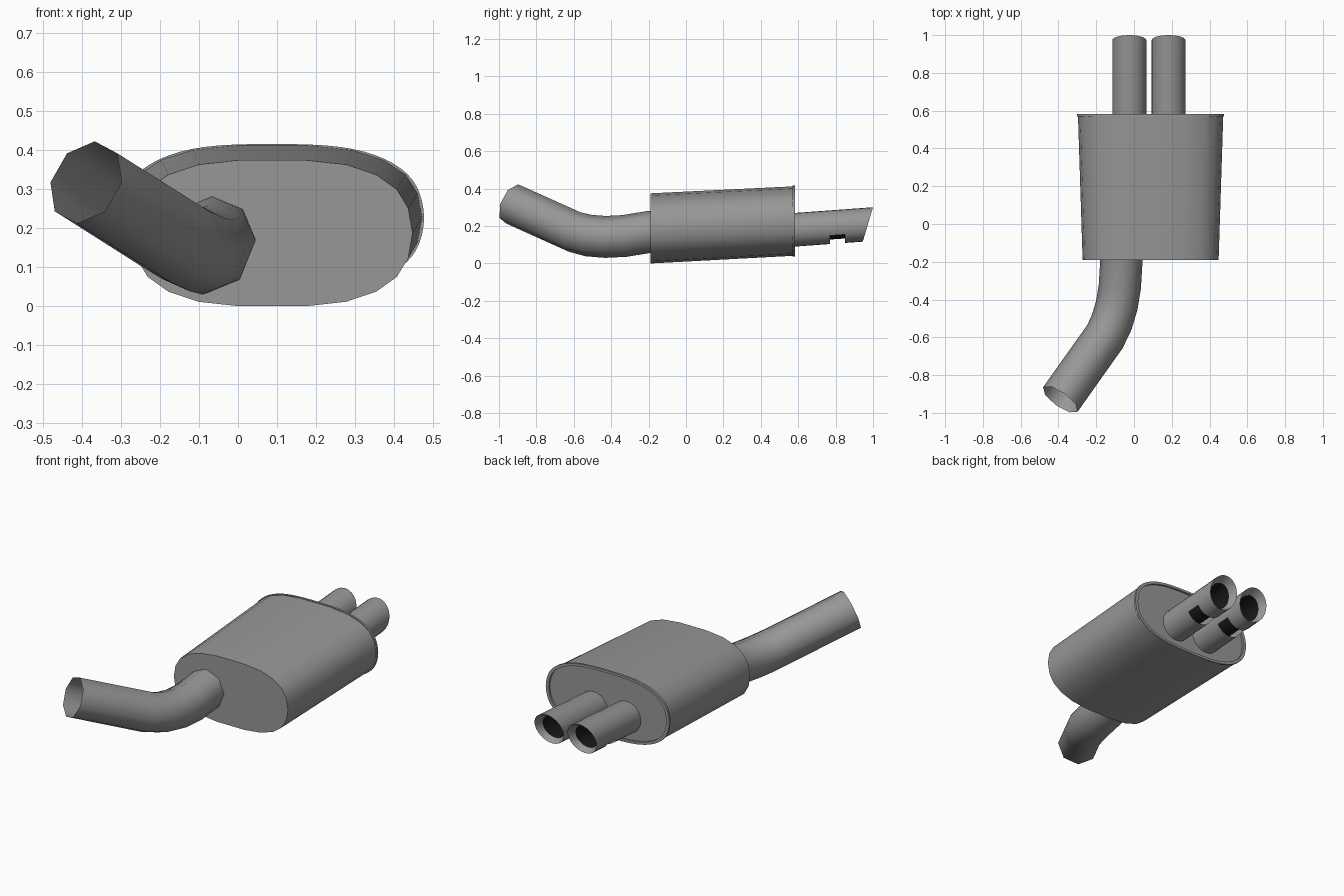
import bpy, bmesh
from math import sin, cos, pi, radians
from mathutils import Vector

if "Cube" in bpy.data.objects:
    bpy.data.objects.remove(bpy.data.objects["Cube"])


def material(name, v):
    m = bpy.data.materials.new(name)
    m.diffuse_color = (v, v, v, 1)
    m.use_nodes = True
    m.node_tree.nodes["Principled BSDF"].inputs["Base Color"].default_value = m.diffuse_color
    return m


STEEL = material("dark_steel", 0.31)
SOOT = material("soot_black", 0.01)


def loft(name, rings, angle, mat=STEEL, caps=(False, False), skip=lambda i, j: False):
    """Skin a list of equal-length closed rings."""
    bm = bmesh.new()
    vs = [[bm.verts.new(p) for p in ring] for ring in rings]
    n = len(rings[0])
    for i in range(len(rings) - 1):
        for j in range(n):
            if not skip(i, j):
                k = (j + 1) % n
                bm.faces.new((vs[i][j], vs[i][k], vs[i + 1][k], vs[i + 1][j]))
    if caps[0]:
        bm.faces.new(vs[0])
    if caps[1]:
        bm.faces.new(vs[-1])
    bmesh.ops.recalc_face_normals(bm, faces=bm.faces)
    mesh = bpy.data.meshes.new(name)
    bm.to_mesh(mesh)
    bm.free()
    mesh.materials.append(mat)
    ob = bpy.data.objects.new(name, mesh)
    bpy.context.collection.objects.link(ob)
    bpy.ops.object.select_all(action='DESELECT')
    bpy.context.view_layer.objects.active = ob
    ob.select_set(True)
    bpy.ops.object.shade_smooth_by_angle(angle=radians(angle))
    return ob


# Muffler body: flattened oval, one quadrant mirrored to a full outline
quad = [(0.085, 0.1875), (0.19, 0.176), (0.267, 0.150),
        (0.320, 0.112), (0.349, 0.064)]
right = quad + [(0.36, 0.0)] + [(x, -z) for x, z in reversed(quad)]
outline = right + [(-x, -z) for x, z in right]


def refine(pts, steps=3):
    """Catmull-Rom rounding of a closed outline."""
    n, out = len(pts), []
    for i in range(n):
        a, b, c, d = (Vector(pts[(i + k) % n]) for k in (-1, 0, 1, 2))
        for s in range(steps):
            t = s / steps
            out.append(b + 0.5 * t * (c - a + t * (2 * a - 5 * b + 4 * c - d
                                                   + t * (3 * b - a - 3 * c + d))))
    return out


def oval(pts, y, sx, sz, zc):
    return [(0.088 + x * sx, y, zc + z * sz) for x, z in pts]


loft("muffler_body", [
    oval(outline, -0.19, 1.0, 1.0, 0.1875),
    oval(outline, 0.571, 1.068, 0.99, 0.2265)], 60, caps=(True, True))

# Rolled rim around the rear plate
fine = refine(outline)
loft("rear_rim", [
    oval(fine, 0.570, 1.04, 0.96, 0.227),
    oval(fine, 0.570, 1.082, 1.003, 0.227),
    oval(fine, 0.582, 1.082, 1.003, 0.227),
    oval(fine, 0.582, 1.03, 0.93, 0.227),
    oval(fine, 0.570, 1.03, 0.93, 0.227)], 40)

# Inlet pipe: octagonal sweep along a bent path, open at the front
path = [Vector(p) for p in [
    (-0.066, -0.15, 0.173), (-0.067, -0.20, 0.168), (-0.075, -0.33, 0.147),
    (-0.091, -0.43, 0.142), (-0.118, -0.52, 0.149), (-0.153, -0.595, 0.168),
    (-0.39, -0.929, 0.318)]]
rings = []
for i, c in enumerate(path):
    a, b = path[max(i - 1, 0)], path[min(i + 1, len(path) - 1)]
    t = (b - a).normalized()
    side = t.cross(Vector((0, 0, 1))).normalized()
    up = side.cross(t)
    rings.append([c + 0.112 * (up * cos(j * pi / 4) + side * sin(j * pi / 4))
                  for j in range(8)])
loft("inlet_pipe", rings, 60)

# Twin tailpipes: slash-cut funnelled end, notch underneath, sooty inner tube
N = 24


def tail_ring(x, y, r, slash=0.0):
    pts = []
    for j in range(N):
        a = 2 * pi * j / N
        yy = y + slash * r * cos(a)
        pts.append((x + r * sin(a), yy, 0.18 + 0.073 * (yy - 0.58) + r * cos(a)))
    return pts


for side, x in (("left", -0.025), ("right", 0.183)):
    lip = tail_ring(x, 0.935, 0.066, 0.3056)
    loft("tailpipe_" + side, [
        tail_ring(x, 0.55, 0.09),
        tail_ring(x, 0.77, 0.09),
        tail_ring(x, 0.85, 0.09),
        tail_ring(x, 0.9725, 0.09, 0.3056),
        lip], 35, skip=lambda i, j: i == 1 and 8 <= j < 16)
    loft("inner_tube_" + side, [lip, tail_ring(x, 0.59, 0.066)], 35,
         SOOT, (False, True))
